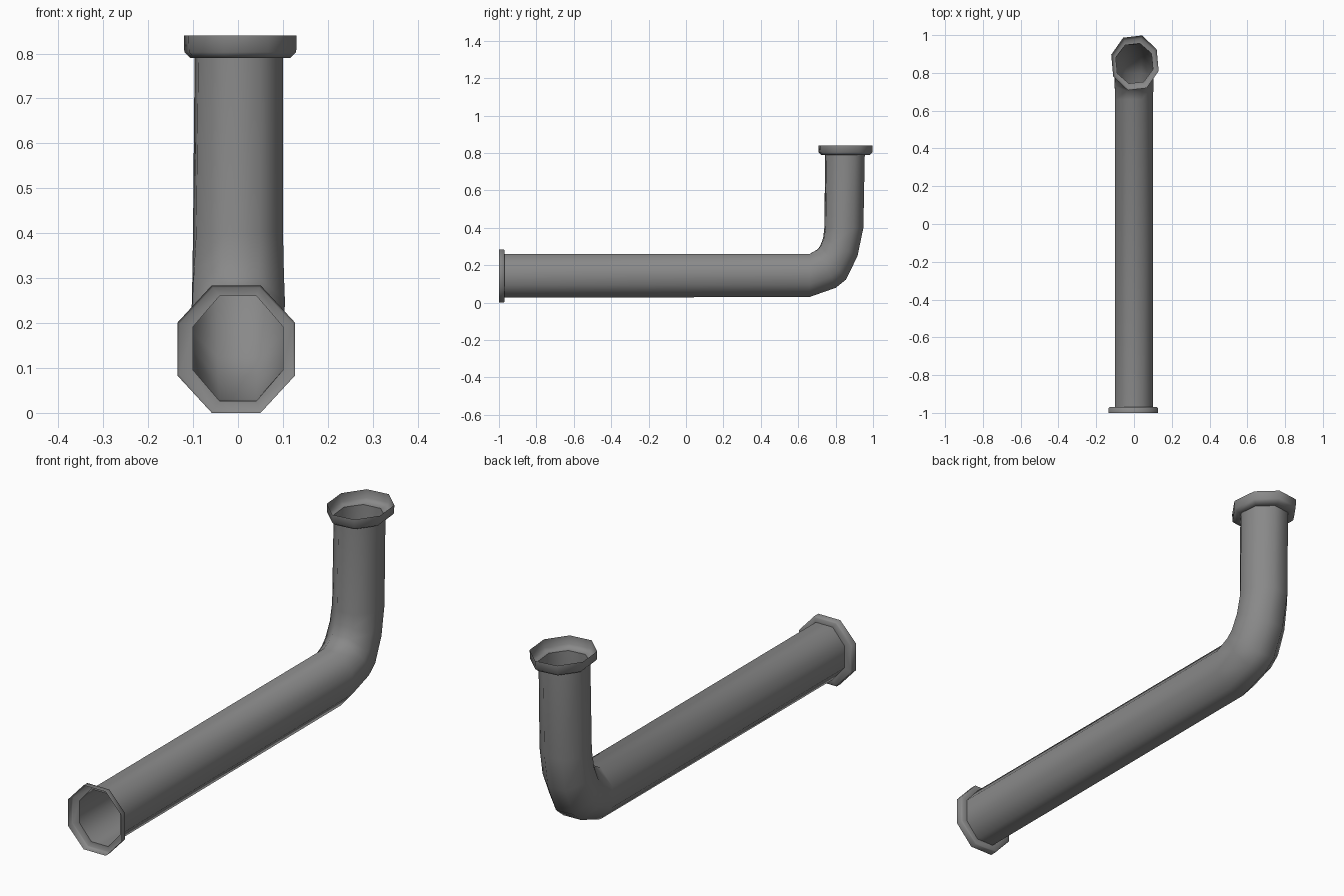
import bpy, bmesh
from math import radians, cos, sin, pi
from mathutils import Vector

if "Cube" in bpy.data.objects:
    bpy.data.objects.remove(bpy.data.objects["Cube"], do_unlink=True)

SIDES = 8

metal = bpy.data.materials.new("dull_grey_metal")
metal.use_nodes = True
grey = (0.25, 0.25, 0.25, 1)
metal.diffuse_color = grey
metal.node_tree.nodes["Principled BSDF"].inputs["Base Color"].default_value = grey


def ring(inner, outer, half_width, twist=0, x=0):
    """Octagon spanning the inner and outer (y, z) points of the bend."""
    a, b = Vector((x, *inner)), Vector((x, *outer))
    centre, v = (a + b) / 2, (b - a) / 2
    u = Vector((half_width, 0, 0))
    points = []
    for i in range(SIDES):
        t = 2 * pi * (i + 0.5) / SIDES + radians(twist)
        r = 1 / cos(pi / SIDES)
        points.append(centre + u * r * cos(t) + v * r * sin(t))
    return points


def loft(name, rings):
    """Open thin shell through a series of octagons."""
    bm = bmesh.new()
    loops = [[bm.verts.new(p) for p in pts] for pts in rings]
    for lower, upper in zip(loops, loops[1:]):
        for i in range(SIDES):
            j = (i + 1) % SIDES
            bm.faces.new((lower[i], lower[j], upper[j], upper[i]))
    mesh = bpy.data.meshes.new(name)
    bm.to_mesh(mesh)
    bm.free()
    mesh.materials.append(metal)
    obj = bpy.data.objects.new(name, mesh)
    bpy.context.collection.objects.link(obj)
    bpy.ops.object.select_all(action='DESELECT')
    obj.select_set(True)
    bpy.context.view_layer.objects.active = obj
    bpy.ops.object.shade_smooth_by_angle(angle=radians(100))
    return obj


# Long horizontal pipe, elbow and short riser
front_mouth = ring((-0.97, 0.26), (-0.97, 0.027), 0.10)
top_mouth = ring((0.748, 0.79), (0.952, 0.79), 0.095, 6, 0.002)
loft("bent_pipe", [
    front_mouth,
    ring((0.66, 0.26), (0.66, 0.03), 0.10),
    ring((0.705, 0.285), (0.80, 0.08), 0.103, 1),
    ring((0.72, 0.305), (0.855, 0.125), 0.103, 2),
    ring((0.735, 0.345), (0.915, 0.25), 0.10, 3),
    ring((0.743, 0.40), (0.945, 0.40), 0.097, 5),
    top_mouth,
])

# Open collar at the front end
loft("front_collar", [
    ring((-1.0, 0.284), (-1.0, 0), 0.131, 0, -0.004),
    ring((-0.974, 0.284), (-0.974, 0), 0.131, 0, -0.004),
    ring((-0.97, 0.279), (-0.97, 0.005), 0.126, 0, -0.004),
    front_mouth,
])

# Open collar at the top of the riser
loft("top_collar", [
    top_mouth,
    ring((0.728, 0.79), (0.978, 0.79), 0.107, 6, 0.005),
    ring((0.714, 0.803), (0.992, 0.803), 0.12, 6, 0.005),
    ring((0.713, 0.84), (0.993, 0.84), 0.121, 6, 0.005),
])
